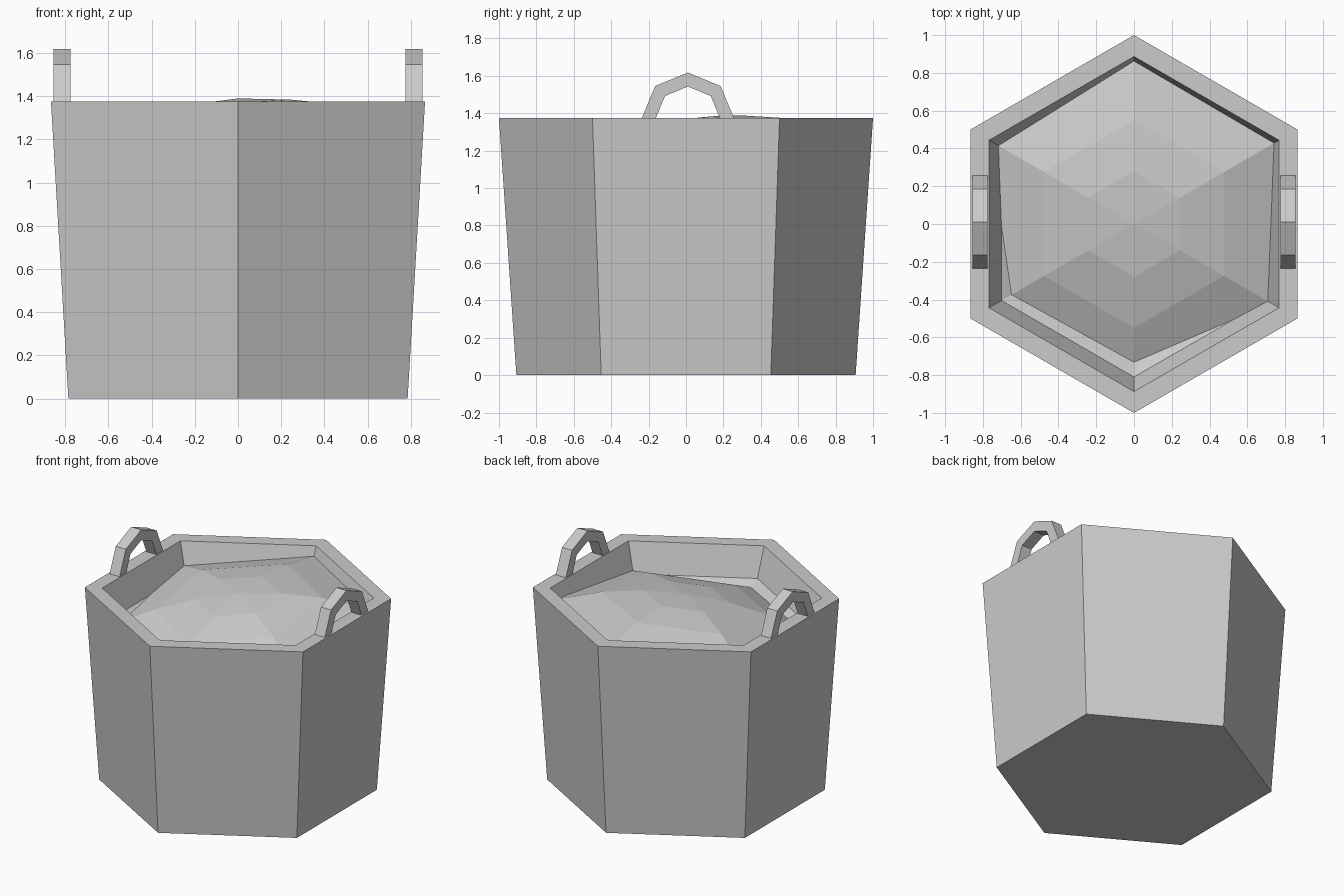
import bpy
import bmesh
from math import cos, sin, pi

cube = bpy.data.objects.get("Cube")
if cube:
    bpy.data.objects.remove(cube, do_unlink=True)

grey = bpy.data.materials.new("light_grey")
grey.use_nodes = True
COLOUR = (0.6, 0.6, 0.6, 1)
grey.diffuse_color = COLOUR
grey.node_tree.nodes["Principled BSDF"].inputs["Base Color"].default_value = COLOUR

RIM_Z = 1.375


def hexagon(radius, z):
    """Corners of a level hexagon with points to the front and back."""
    return [(radius * cos(pi / 2 + i * pi / 3), radius * sin(pi / 2 + i * pi / 3), z)
            for i in range(6)]


def loft(bm, rings, cap_start=True, cap_end=True):
    """Skin consecutive rings of points; returns the closing face."""
    loops = [[bm.verts.new(p) for p in ring] for ring in rings]
    for a, b in zip(loops, loops[1:]):
        for i in range(len(a)):
            j = (i + 1) % len(a)
            bm.faces.new((a[i], a[j], b[j], b[i]))
    if cap_start:
        bm.faces.new(loops[0][::-1])
    return bm.faces.new(loops[-1]) if cap_end else None


def finish(bm, name, closed=True):
    if closed:
        bmesh.ops.recalc_face_normals(bm, faces=bm.faces[:])
    mesh = bpy.data.meshes.new(name)
    bm.to_mesh(mesh)
    bm.free()
    mesh.materials.append(grey)
    obj = bpy.data.objects.new(name, mesh)
    bpy.context.collection.objects.link(obj)
    return obj


# Tapered tub with a thick rim, sloping inner wall and shallow inner bowl
tub = bmesh.new()
profile = [(0.907, 0), (1, RIM_Z), (0.887, RIM_Z), (0.81, 1.17), (0.5, 1.04)]
loft(tub, [hexagon(r, z) for r, z in profile])
finish(tub, "tub")

# Domed heap of contents, tilted up towards the back and one side
heap = bmesh.new()
crown = loft(heap, [hexagon(r, 0) for r in (0.88, 0.55, 0.28)], cap_start=False)
bmesh.ops.poke(heap, faces=[crown])
for v in heap.verts:
    x, y, _ = v.co
    v.co.z = 1.37 - 0.237 * (x * x + y * y) + 0.136 * y + 0.055 * x
finish(heap, "contents", closed=False)

# Faceted half-ring handles standing on the rim
for side, name in ((1, "left_handle"), (-1, "right_handle")):
    handle = bmesh.new()
    sections = []
    for k in range(5):
        c, s = cos(k * pi / 4), sin(k * pi / 4)
        corners = ((0.775, 0.173), (0.855, 0.173), (0.855, 0.248), (0.775, 0.248))
        sections.append([(side * x, 0.01 + r * c, 1.37 + r * s) for x, r in corners])
    loft(handle, sections)
    finish(handle, name)
